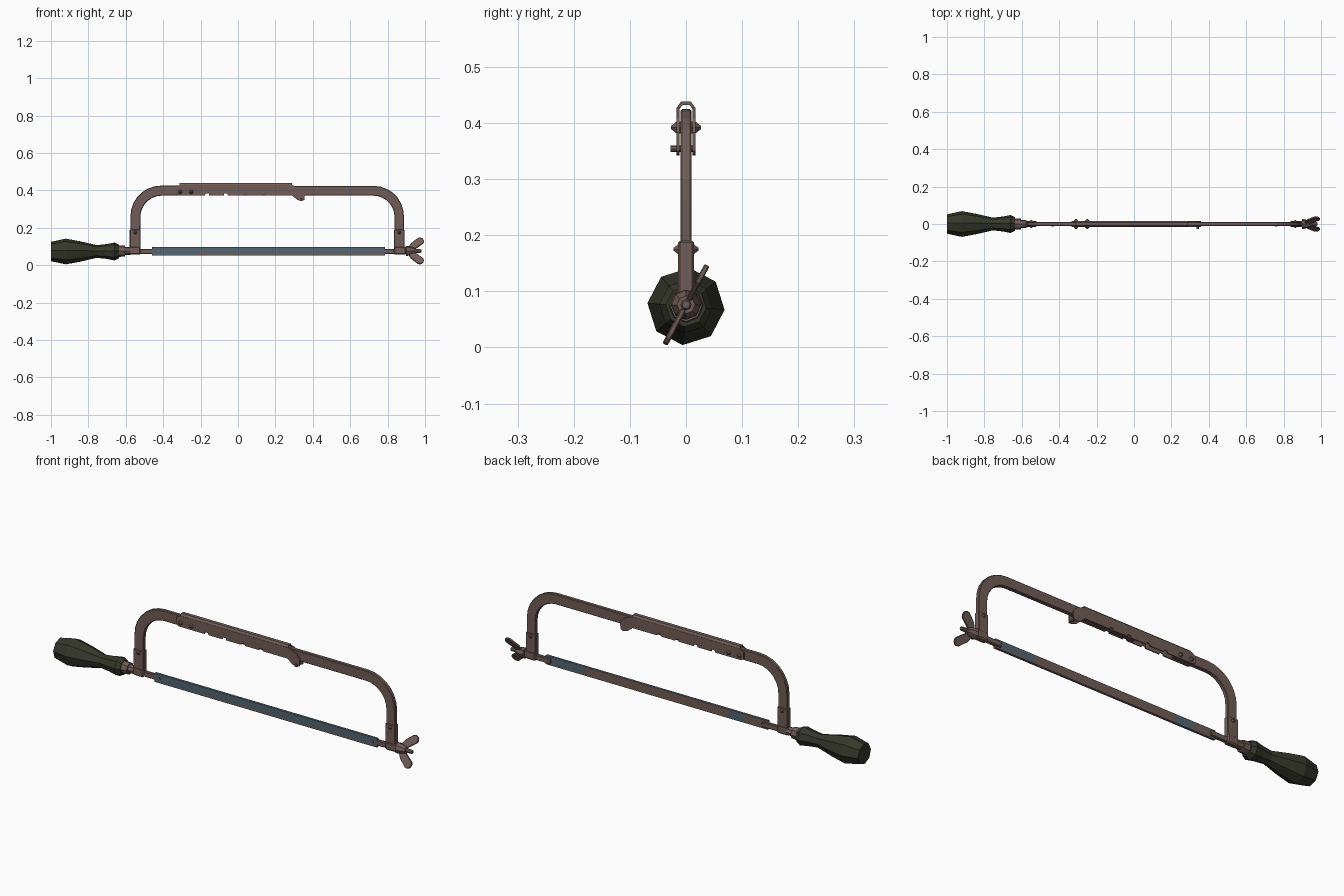
import bpy, bmesh, math
from mathutils import Matrix, Vector

if "Cube" in bpy.data.objects:
    bpy.data.objects.remove(bpy.data.objects["Cube"])


def material(name, rgb):
    m = bpy.data.materials.new(name)
    m.diffuse_color = (*rgb, 1)
    m.use_nodes = True
    m.node_tree.nodes["Principled BSDF"].inputs["Base Color"].default_value = m.diffuse_color
    return m


RUST = material("rusty brown metal", (0.165, 0.108, 0.092))
GREEN = material("dark green grip", (0.036, 0.039, 0.022))
BLUE = material("blue grey steel", (0.084, 0.130, 0.165))
AXIS = 0.073  # height of the handle, blade and screw line


def finish(name, bm, *mats):
    bmesh.ops.recalc_face_normals(bm, faces=bm.faces)
    me = bpy.data.meshes.new(name)
    bm.to_mesh(me)
    bm.free()
    ob = bpy.data.objects.new(name, me)
    bpy.context.collection.objects.link(ob)
    for m in mats:
        me.materials.append(m)
    return ob


def prism(name, pts, y0, y1, mat=RUST, bevel=0):
    """Extrude an x-z outline from y0 to y1."""
    bm = bmesh.new()
    f = bm.faces.new([bm.verts.new((x, y0, z)) for x, z in pts])
    r = bmesh.ops.extrude_face_region(bm, geom=[f])
    vs = [g for g in r["geom"] if isinstance(g, bmesh.types.BMVert)]
    bmesh.ops.translate(bm, vec=(0, y1 - y0, 0), verts=vs)
    ob = finish(name, bm, mat)
    if bevel:
        b = ob.modifiers.new("edge", "BEVEL")
        b.width, b.segments = bevel, 1
        b.limit_method, b.angle_limit = "ANGLE", math.radians(60)
    return ob


def box(name, x0, x1, z0, z1, half, bevel=0.003):
    return prism(name, [(x0, z0), (x1, z0), (x1, z1), (x0, z1)], -half, half, RUST, bevel)


def lathe(name, profile, origin, axis, sides, mat=RUST, turn=0):
    """Turn (distance, radius) pairs round the x or y axis."""
    bm = bmesh.new()
    rings = []
    for d, r in profile:
        ring = []
        for i in range(sides):
            a = turn + math.tau * i / sides
            u, v = r * math.cos(a), r * math.sin(a)
            p = Vector((d, u, v)) if axis == "x" else Vector((u, d, v))
            ring.append(bm.verts.new(p + Vector(origin)))
        rings.append(ring)
    for a, b in zip(rings, rings[1:]):
        for i in range(sides):
            j = (i + 1) % sides
            bm.faces.new((a[i], a[j], b[j], b[i]))
    bm.faces.new(rings[0])
    bm.faces.new(rings[-1])
    return finish(name, bm, mat)


def arc(cx, cz, r, a0, a1, n=7):
    return [(cx + r * math.cos(math.radians(a0 + (a1 - a0) * i / n)),
             cz + r * math.sin(math.radians(a0 + (a1 - a0) * i / n))) for i in range(n + 1)]


# Bent frame halves
prism("left_frame", [(-0.523, 0.095), (-0.575, 0.095)] + arc(-0.412, 0.262, 0.163, 180, 90)
      + [(-0.22, 0.425), (-0.22, 0.372)] + arc(-0.407, 0.257, 0.115, 90, 180),
      -0.010, 0.010, RUST, 0.003)
prism("right_frame", [(0.837, 0.095), (0.887, 0.095)] + arc(0.725, 0.262, 0.162, 0, 90)
      + [(0.0, 0.424), (0.0, 0.372)] + arc(0.722, 0.257, 0.115, 90, 0),
      -0.010, 0.010, RUST, 0.003)

# Sliding sleeve: notched side plates and an arched cap
outline = [(-0.335, 0.380), (-0.335, 0.415), (-0.312, 0.428), (0.29, 0.428),
           (0.340, 0.408), (0.358, 0.383), (0.355, 0.350), (0.340, 0.342),
           (0.315, 0.350), (0.29, 0.372)]
for nx in (0.14, 0.04, -0.065, -0.165):
    outline += [(nx + 0.011, 0.372), (nx + 0.009, 0.382), (nx - 0.009, 0.382), (nx - 0.011, 0.372)]
outline += [(-0.32, 0.372)]
for side, y0, y1 in (("front", -0.017, -0.012), ("back", 0.012, 0.017)):
    prism("sleeve_" + side, outline, y0, y1)
bm = bmesh.new()
section = [(-0.017, 0.426), (-0.009, 0.438), (0.009, 0.438), (0.017, 0.426),
           (0.011, 0.426), (0.006, 0.432), (-0.006, 0.432), (-0.011, 0.426)]
f = bm.faces.new([bm.verts.new((-0.312, y, z)) for y, z in section])
r = bmesh.ops.extrude_face_region(bm, geom=[f])
bmesh.ops.translate(bm, vec=(0.602, 0, 0),
                    verts=[g for g in r["geom"] if isinstance(g, bmesh.types.BMVert)])
finish("sleeve_cap", bm, RUST)

# Rivets through the sleeve and legs
for i, (x, z, h) in enumerate([(-0.31, 0.392, 0.027), (-0.25, 0.392, 0.027),
                               (-0.549, 0.175, 0.022), (0.862, 0.175, 0.022)]):
    lathe(f"rivet_{i + 1}", [(-h, 0.003), (-h + 0.010, 0.012), (h - 0.010, 0.012), (h, 0.003)],
          (x, 0, z), "y", 6)
lathe("sleeve_stop_pin", [(-0.028, 0.006), (0.014, 0.006)], (0.341, 0, 0.354), "y", 8)

# Leg sockets and blade clamps
box("left_leg_socket", -0.579, -0.520, 0.085, 0.190, 0.014)
box("right_leg_socket", 0.834, 0.890, 0.085, 0.190, 0.014)
box("left_foot", -0.580, -0.520, 0.056, 0.100, 0.016, 0.006)
box("right_foot", 0.834, 0.900, 0.056, 0.100, 0.016, 0.006)
box("left_blade_clamp", -0.525, -0.43, 0.060, 0.087, 0.009)
box("right_blade_clamp", 0.755, 0.840, 0.060, 0.087, 0.009)

# Blade: steel with rusted tooth edge and rusted middle of the back
bm = bmesh.new()
xs = [-0.46, -0.33, -0.23, 0.56, 0.70, 0.785]
zs = [0.051, 0.059, 0.096]
grid = {(x, y, z): bm.verts.new((x, y, z)) for x in xs for y in (-0.010, 0.002) for z in zs}
for y in (-0.010, 0.002):
    for x0, x1 in zip(xs, xs[1:]):
        for z0, z1 in zip(zs, zs[1:]):
            bm.faces.new([grid[p] for p in ((x0, y, z0), (x1, y, z0), (x1, y, z1), (x0, y, z1))])
bmesh.ops.recalc_face_normals(bm, faces=bm.faces)
rim = [e for e in bm.edges if e.is_boundary]
bmesh.ops.bridge_loops(bm, edges=rim)
for f in bm.faces:
    c = f.calc_center_median()
    tooth = c.z < 0.058 and c.x > -0.23
    rusted_back = c.y > 0.001 and (-0.23 < c.x < 0.56 or c.x < -0.33)
    f.material_index = int(tooth or rusted_back)
finish("blade", bm, BLUE, RUST)
for x in (-0.435, 0.76):
    lathe("blade_pin", [(-0.013, 0.007), (0.010, 0.007)], (x, 0, 0.074), "y", 8)

# Handle, ferrule and tang
lathe("handle", [(-1.0, 0.052), (-0.92, 0.069), (-0.84, 0.054), (-0.755, 0.034),
                 (-0.70, 0.040), (-0.66, 0.048), (-0.637, 0.036)],
      (0, 0, AXIS), "x", 8, GREEN, math.radians(-5))
lathe("ferrule", [(-0.642, 0.031), (-0.605, 0.029)], (0, 0, AXIS + 0.002), "x", 8)
lathe("tang", [(-0.61, 0.021), (-0.575, 0.021)], (0, 0, AXIS + 0.003), "x", 8)

# Tension screw and wing nut
lathe("tension_screw", [(0.88, 0.010), (0.975, 0.010), (0.98, 0.007)], (0, 0, AXIS + 0.003), "x", 8)
lathe("wing_nut_hub", [(0.898, 0.027), (0.915, 0.025), (0.945, 0.016)], (0, 0, AXIS + 0.003), "x", 8)
tip = arc(0.972, 0.058, 0.022, -35, 145, 6)
for name, s in (("upper_wing", 1), ("lower_wing", -1)):
    ob = prism(name, [(0.905, s * 0.012), (0.945, s * 0.010)] + [(x, s * z) for x, z in tip]
               + [(0.925, s * 0.045)], -0.005, 0.005, RUST, 0.002)
    ob.data.transform(Matrix.Translation((0, 0, AXIS + 0.003)) @ Matrix.Rotation(math.radians(-28), 4, "X"))
